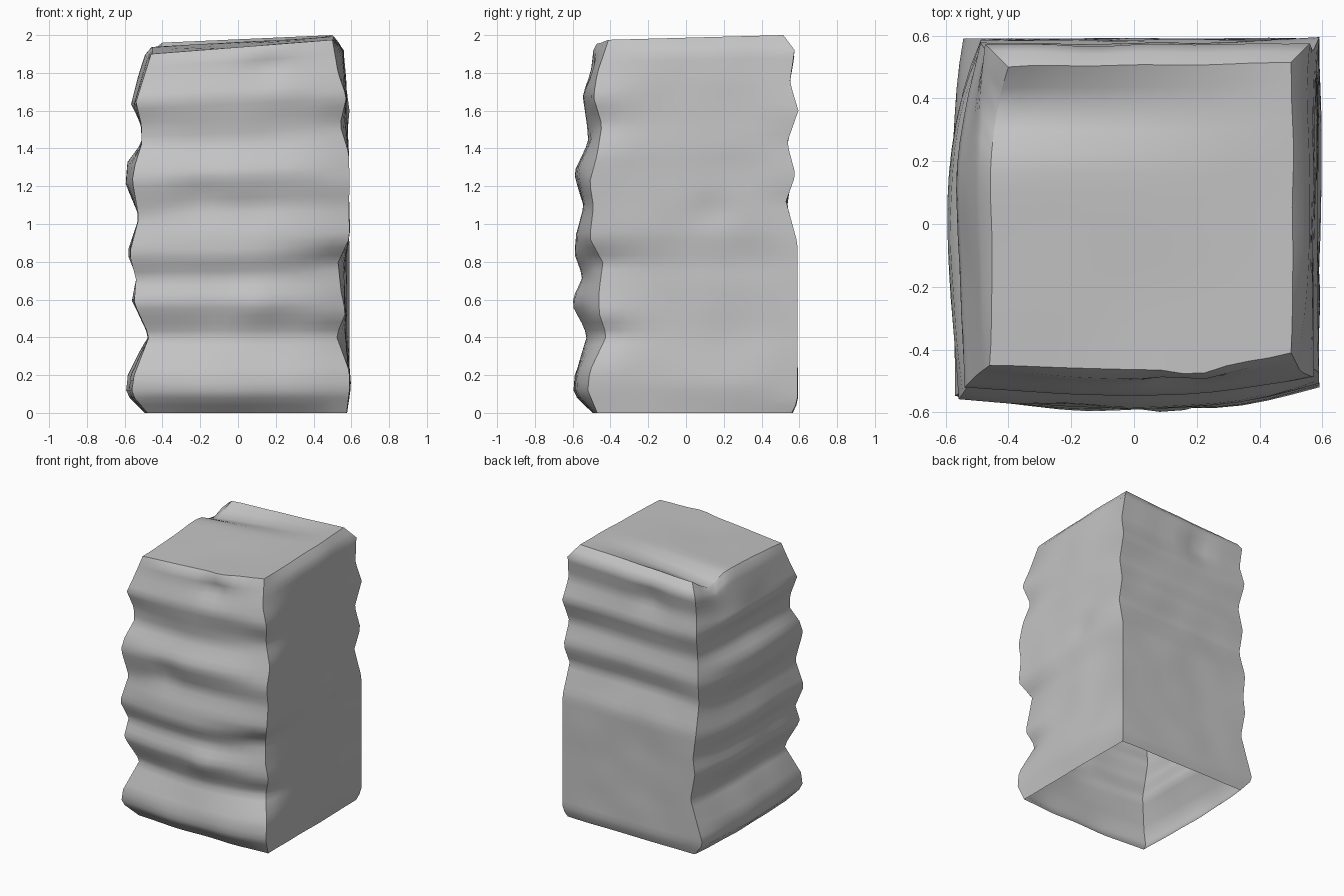
import bpy, bmesh, math
from mathutils import Vector, noise

if "Cube" in bpy.data.objects:
    bpy.data.objects.remove(bpy.data.objects["Cube"])

N = 14          # segments along each wall
RINGS = 50      # height steps

# corner edges: (height, x, y)
FL = [(0, -.48, -.47), (.1, -.565, -.55), (.2, -.55, -.55), (.41, -.47, -.47), (.59, -.55, -.54),
      (.72, -.54, -.5), (.86, -.575, -.55), (1.06, -.525, -.52), (1.27, -.56, -.56),
      (1.36, -.545, -.54), (1.48, -.51, -.48), (1.58, -.51, -.48), (1.72, -.54, -.52),
      (1.86, -.5, -.48), (2, -.46, -.45)]
FR = [(0, .575, -.47), (.12, .59, -.52), (.22, .59, -.51), (.41, .52, -.42), (.53, .57, -.46),
      (.65, .545, -.46), (.8, .53, -.44), (.93, .59, -.51), (1.1, .588, -.49), (1.23, .59, -.51),
      (1.38, .588, -.47), (1.54, .54, -.445), (1.69, .575, -.49), (1.82, .53, -.47), (2, .5, -.41)]
BR = [(0, .57, .56), (.06, .59, .59), (.9, .59, .59), (1.12, .575, .53), (1.26, .59, .58),
      (1.43, .575, .535), (1.6, .59, .595), (1.75, .57, .55), (1.92, .56, .575), (2, .5, .515)]
BL = [(0, -.465, .565), (.1, -.55, .59), (.41, -.45, .59), (.6, -.485, .59), (.72, -.47, .59),
      (.9, -.49, .585), (1.1, -.48, .535), (1.27, -.49, .56), (1.46, -.47, .535), (1.63, -.49, .58),
      (1.78, -.47, .55), (1.94, -.475, .575), (2, -.4, .5)]
TOP = [1.9, 1.975, 2.0, 1.96]

# outward depth in the middle of each wall: (height, depth)
FRONT = [(0, .49), (.1, .595), (.2, .59), (.41, .52), (.59, .585), (.73, .54), (.85, .59),
         (.96, .585), (1.11, .545), (1.3, .592), (1.47, .515), (1.56, .52), (1.73, .545),
         (1.87, .5), (1.97, .49), (2, .46)]
RIGHT = [(0, .575), (.15, .59), (.5, .575), (.78, .562), (.95, .588), (1.4, .588), (1.55, .575),
         (1.75, .57), (1.94, .555), (2, .505)]
BACK = [(0, .565), (.06, .593), (.5, .585), (.9, .585), (1.12, .53), (1.27, .565), (1.43, .533),
        (1.6, .58), (1.75, .545), (1.93, .572), (2, .51)]
LEFT = [(0, .49), (.1, .59), (.2, .58), (.34, .51), (.41, .47), (.6, .56), (.73, .53),
        (.86, .587), (1.06, .53), (1.24, .592), (1.36, .585), (1.47, .512), (1.57, .515),
        (1.68, .565), (1.83, .525), (1.97, .485), (2, .455)]

# wall: start corner, end corner, depth profile, outward direction, flatness
WALLS = [(0, 1, FRONT, Vector((0, -1, 0)), 2.2), (1, 2, RIGHT, Vector((1, 0, 0)), 3),
         (2, 3, BACK, Vector((0, 1, 0)), 2.2), (3, 0, LEFT, Vector((-1, 0, 0)), 2.2)]
CORNERS = [FL, FR, BR, BL]

# shallow chips: centre and depth
CHIPS = [(Vector((.15, -.5, 1.84)), .035), (Vector((.59, .15, 1.07)), .02),
         (Vector((.1, -.56, .58)), -.02), (Vector((-.1, .56, 1.78)), .02),
         (Vector((-.2, -.57, 1.15)), .02), (Vector((.2, -.46, 1.96)), -.03)]


def sample(profile, h):
    """Linear reading of a profile at a height."""
    for a, b in zip(profile, profile[1:]):
        if h <= b[0]:
            f = (h - a[0]) / (b[0] - a[0])
            return [p + (q - p) * f for p, q in zip(a[1:], b[1:])]
    return list(profile[-1][1:])


def corner(i, h):
    x, y = sample(CORNERS[i], h)
    return Vector((x, y, h - (2 - TOP[i]) * (h / 2) ** 2))


def wall_point(wall, t, h):
    a, b, profile, out, flat = wall
    p = corner(a, h).lerp(corner(b, h), t)
    w = 1 - abs(2 * t - 1) ** flat
    p += out * (sample(profile, h)[0] - p.dot(out)) * w
    # gentle weathering, none on the corner edges
    d = .012 * noise.noise(p * 3.5) * w
    for c, depth in CHIPS:
        d -= depth * w * math.exp(-((p - c).length / .09) ** 2)
    p += out * min(d, max(0, .598 - p.dot(out)))
    # dip in the upper left edge
    if out.x < 0 and 0 < t < 1:
        p.z -= .075 * math.exp(-((p.y - .36) / .1) ** 2) * (h / 2) ** 10
    return p


bm = bmesh.new()

# four walls, open underneath
rings = []
for r in range(RINGS + 1):
    h = 2 * r / RINGS
    rings.append([bm.verts.new(wall_point(w, k / N, h)) for w in WALLS for k in range(N)])
count = 4 * N
for lo, hi in zip(rings, rings[1:]):
    for k in range(count):
        j = (k + 1) % count
        bm.faces.new((lo[k], lo[j], hi[j], hi[k]))

# uneven top, spanned between the four upper edges
rim = rings[-1]
front, right = rim[:N + 1], rim[N:2 * N + 1]
back, left = rim[2 * N:3 * N + 1][::-1], (rim[3 * N:] + rim[:1])[::-1]
grid = [[None] * (N + 1) for _ in range(N + 1)]
for j in range(N + 1):
    for i in range(N + 1):
        u, v = i / N, j / N
        if j in (0, N):
            grid[j][i] = (front if j == 0 else back)[i]
        elif i in (0, N):
            grid[j][i] = (left if i == 0 else right)[j]
        else:
            p = front[i].co.lerp(back[i].co, v) + left[j].co.lerp(right[j].co, u)
            p -= front[0].co.lerp(front[N].co, u).lerp(back[0].co.lerp(back[N].co, u), v)
            p.z += .02 * noise.noise(Vector((p.x * 3, p.y * 3, .5))) * min(1, 8 * u * v * (1 - u) * (1 - v))
            p.z = min(p.z, 1.995)
            grid[j][i] = bm.verts.new(p)
for j in range(N):
    for i in range(N):
        bm.faces.new((grid[j][i], grid[j][i + 1], grid[j + 1][i + 1], grid[j + 1][i]))

# hard upper rim and corner edges
for k in range(count):
    bm.edges.get((rim[k], rim[(k + 1) % count])).smooth = False
for lo, hi in zip(rings, rings[1:]):
    for k in range(0, count, N):
        bm.edges.get((lo[k], hi[k])).smooth = False

mesh = bpy.data.meshes.new("rock_pillar")
bm.to_mesh(mesh)
bm.free()
rock = bpy.data.objects.new("rock_pillar", mesh)
bpy.context.collection.objects.link(rock)

stone = bpy.data.materials.new("stone_grey")
stone.diffuse_color = (.55, .55, .55, 1)
stone.use_nodes = True
stone.node_tree.nodes["Principled BSDF"].inputs["Base Color"].default_value = stone.diffuse_color
mesh.materials.append(stone)

bpy.context.view_layer.objects.active = rock
rock.select_set(True)
bpy.ops.object.shade_smooth_by_angle(angle=math.radians(55), keep_sharp_edges=True)
